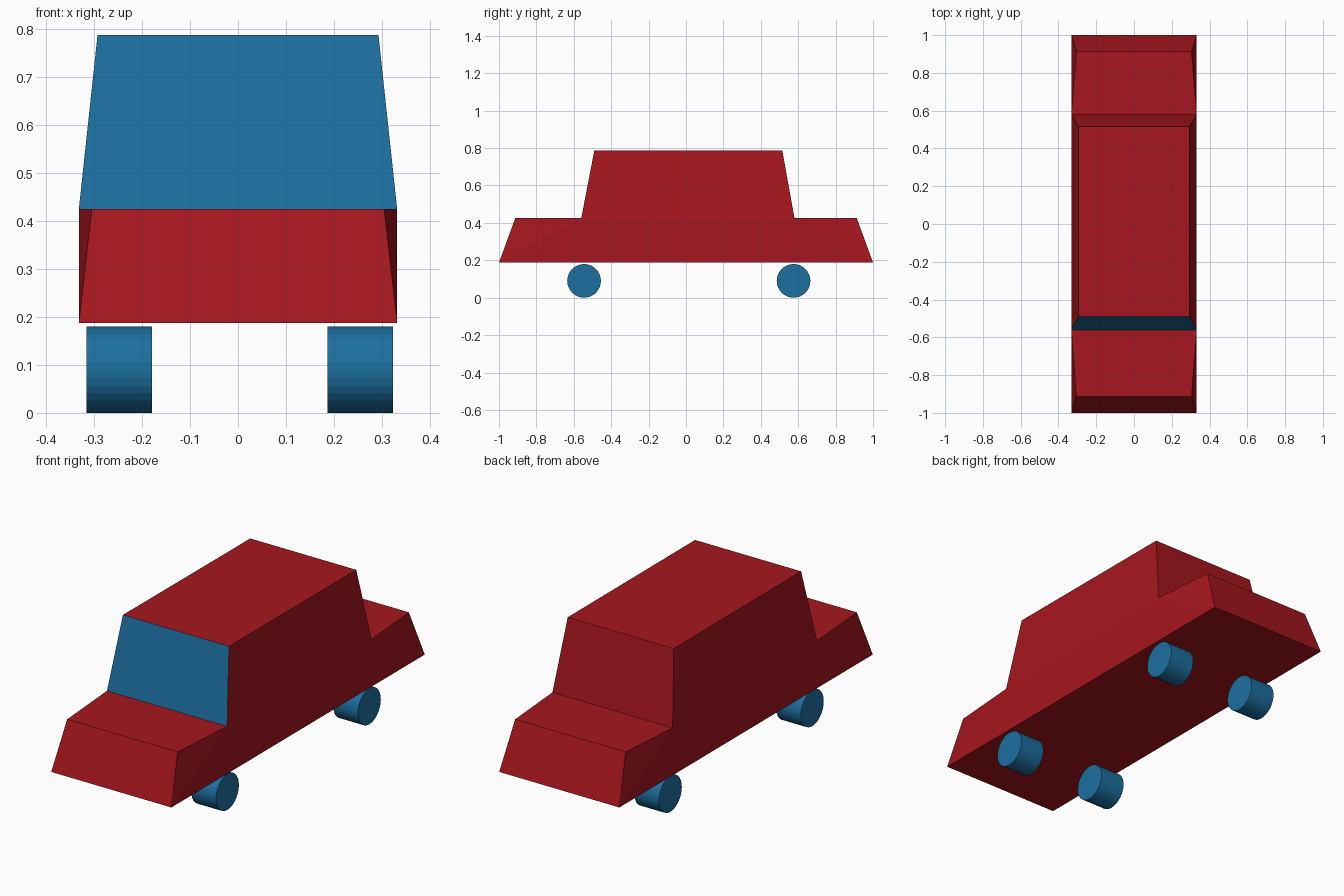
import bpy, bmesh
from math import pi

if "Cube" in bpy.data.objects:
    bpy.data.objects.remove(bpy.data.objects["Cube"])


def material(name, color):
    m = bpy.data.materials.new(name)
    m.diffuse_color = color
    m.use_nodes = True
    m.node_tree.nodes["Principled BSDF"].inputs["Base Color"].default_value = m.diffuse_color
    return m


red = material("red_paint", (0.38, 0.008, 0.013, 1))
blue = material("blue_paint", (0.012, 0.16, 0.35, 1))

# Car body: side profile points as (half width, y, z), front to back
profile = [
    (0.332, -1.0, 0.188), (0.305, -0.913, 0.425), (0.332, -0.56, 0.425),
    (0.293, -0.49, 0.788), (0.293, 0.515, 0.786), (0.332, 0.58, 0.425),
    (0.305, 0.913, 0.425), (0.332, 1.0, 0.188),
]
side_faces = [(0, 1, 2), (0, 2, 5, 7), (2, 3, 4, 5), (5, 6, 7)]
WINDSCREEN = 2  # strip between profile points 2 and 3

bm = bmesh.new()
left = [bm.verts.new((-x, y, z)) for x, y, z in profile]
right = [bm.verts.new((x, y, z)) for x, y, z in profile]

# Strips across the car, including the underside
n = len(profile)
for i in range(n):
    j = (i + 1) % n
    face = bm.faces.new((left[i], right[i], right[j], left[j]))
    face.material_index = 1 if i == WINDSCREEN else 0

# Mirrored side panels
for side in (left, right):
    for panel in side_faces:
        bm.faces.new([side[k] for k in panel])
bmesh.ops.recalc_face_normals(bm, faces=bm.faces)

mesh = bpy.data.meshes.new("car_body")
bm.to_mesh(mesh)
bm.free()
mesh.materials.append(red)
mesh.materials.append(blue)
bpy.context.collection.objects.link(bpy.data.objects.new("car_body", mesh))

# Wheels: short cylinders lying across the car
for end, y in (("front", -0.545), ("back", 0.575)):
    for side, x in (("left", -0.248), ("right", 0.255)):
        bpy.ops.mesh.primitive_cylinder_add(
            vertices=32, radius=0.09, depth=0.137,
            location=(x, y, 0.09), rotation=(0, pi / 2, 0))
        wheel = bpy.context.object
        wheel.name = f"{end}_{side}_wheel"
        wheel.data.materials.append(blue)
